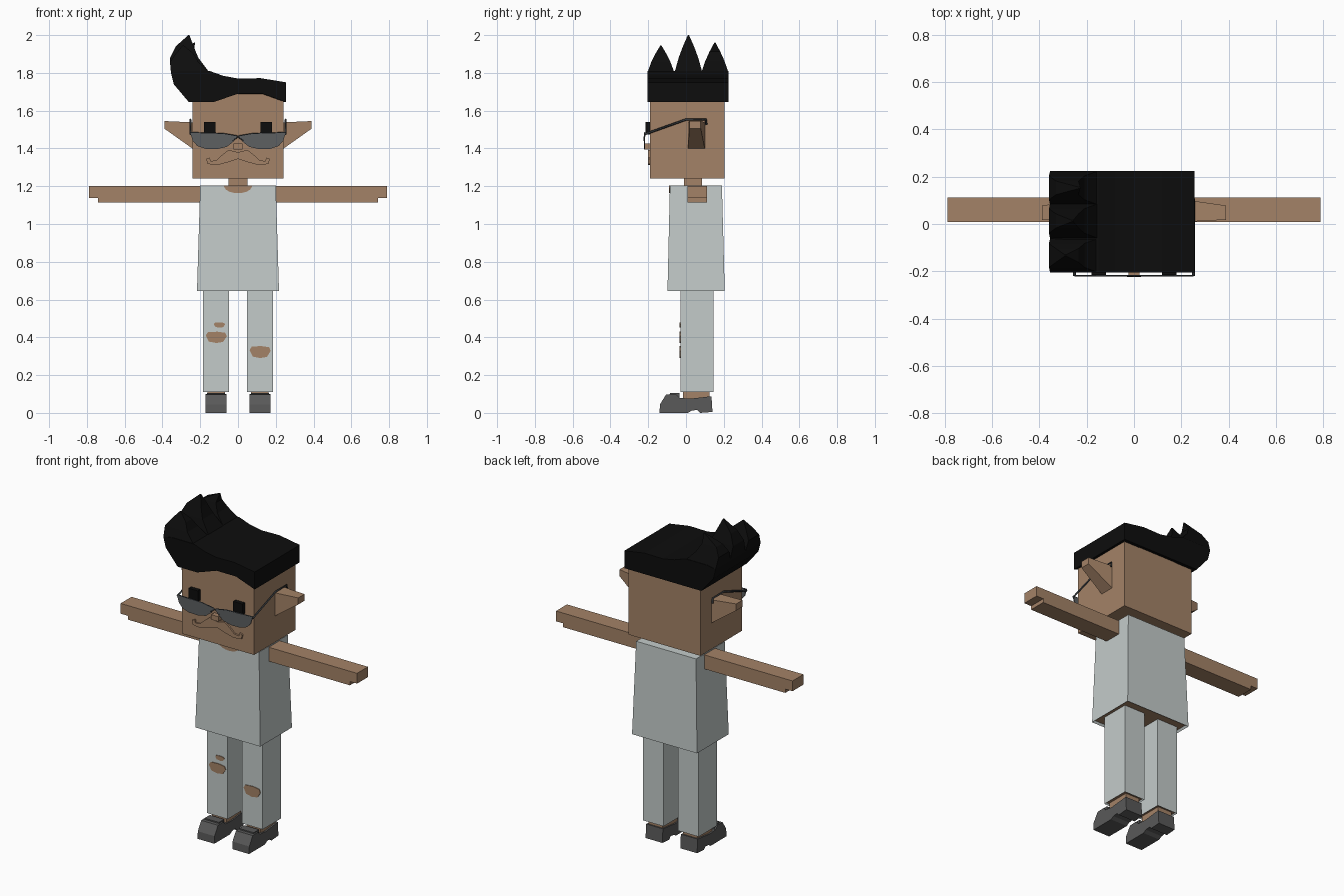
import bpy, bmesh, math
from mathutils import Vector

cube = bpy.data.objects.get("Cube")
if cube:
    bpy.data.objects.remove(cube, do_unlink=True)


def material(name, r, g, b):
    m = bpy.data.materials.new(name)
    m.use_nodes = True
    m.diffuse_color = (r, g, b, 1)
    bsdf = m.node_tree.nodes["Principled BSDF"]
    bsdf.inputs["Base Color"].default_value = (r, g, b, 1)
    bsdf.inputs["Roughness"].default_value = 0.8
    return m


SKIN = material("skin", 0.37, 0.225, 0.135)
CLOTH = material("pale_cloth", 0.55, 0.60, 0.59)
BLACK = material("black", 0.004, 0.004, 0.004)
SHOE = material("shoe_grey", 0.10, 0.10, 0.10)
LENS = material("lens_grey", 0.11, 0.115, 0.12)
FRAME = material("frame_dark", 0.035, 0.04, 0.045)


def finish(name, bm, *mats):
    bmesh.ops.recalc_face_normals(bm, faces=bm.faces)
    mesh = bpy.data.meshes.new(name)
    bm.to_mesh(mesh)
    bm.free()
    for m in mats:
        mesh.materials.append(m)
    ob = bpy.data.objects.new(name, mesh)
    bpy.context.collection.objects.link(ob)
    return ob


def loft(name, rings, *mats, hem=0):
    """Skin a stack of equal rings; hem insets the first cap in the second material."""
    bm = bmesh.new()
    loops = [[bm.verts.new(p) for p in ring] for ring in rings]
    n = len(loops[0])
    for a, b in zip(loops, loops[1:]):
        for i in range(n):
            j = (i + 1) % n
            bm.faces.new((a[i], a[j], b[j], b[i]))
    bottom = bm.faces.new(loops[0])
    bm.faces.new(loops[-1])
    bmesh.ops.recalc_face_normals(bm, faces=bm.faces)
    if hem:
        bmesh.ops.inset_region(bm, faces=[bottom], thickness=hem, depth=-hem)
        bottom.material_index = 1
    return finish(name, bm, *mats)


def rect(x0, x1, y0, y1, z):
    return [(x0, y0, z), (x1, y0, z), (x1, y1, z), (x0, y1, z)]


def box(name, x, y, z, *mats, hem=0):
    x0, x1 = sorted(x)
    return loft(name, [rect(x0, x1, *y, z[0]), rect(x0, x1, *y, z[1])], *mats, hem=hem)


def front_plate(name, pts, y0, y1, mat):
    """Outline in x, z pushed through y."""
    return loft(name, [[(x, y, z) for x, z in pts] for y in (y0, y1)], mat)


def rod(name, pts, radius, mat):
    """Thin square wire along a path."""
    cu = bpy.data.curves.new(name, "CURVE")
    cu.dimensions = "3D"
    cu.bevel_depth = radius
    cu.bevel_resolution = 0
    cu.use_fill_caps = True
    sp = cu.splines.new("POLY")
    sp.points.add(len(pts) - 1)
    for p, co in zip(sp.points, pts):
        p.co = (*co, 1)
    cu.materials.append(mat)
    ob = bpy.data.objects.new(name, cu)
    bpy.context.collection.objects.link(ob)
    return ob


# Head and neck
box("head", (-0.24, 0.24), (-0.19, 0.205), (1.24, 1.70), SKIN)
box("neck", (-0.05, 0.05), (-0.01, 0.085), (1.19, 1.25), SKIN)

# Hair: swept profile, arched over the forehead and straight at the back
hair_profile = [(-0.26, 1.645), (-0.34, 1.74), (-0.355, 1.80), (-0.30, 1.81),
                (-0.15, 1.81), (-0.08, 1.785), (0, 1.77), (0.12, 1.772),
                (0.255, 1.75), (0.255, 1.645), (0.13, 1.69), (0, 1.69), (-0.13, 1.645)]
hair = front_plate("hair", hair_profile, -0.205, 0.225, BLACK)
for v in hair.data.vertices:
    if v.co.y > 0 and v.co.z < 1.7:
        v.co.z = 1.645

# Three curved hair spikes
for label, cy, half, tip in (("front", -0.133, 0.072, (-0.29, -0.135, 1.945)),
                             ("middle", 0.013, 0.074, (-0.26, 0.01, 2.0)),
                             ("back", 0.153, 0.072, (-0.23, 0.15, 1.96))):
    rings = []
    for t, x0, x1, w in ((0, -0.355, -0.15, 1), (0.4, -0.36, -0.21, 0.7),
                         (0.7, -0.33, -0.235, 0.4), (1, tip[0] - 0.003, tip[0] + 0.003, 0.04)):
        z = 1.80 + t * (tip[2] - 1.80)
        rings.append(rect(x0, x1, cy - half * w, cy + half * w, z))
    loft(label + "_hair_spike", rings, BLACK)

# Face: nose and moustache
box("nose", (-0.024, 0.024), (-0.222, -0.19), (1.395, 1.425), SKIN)
half = [(0.05, 1.392), (0.085, 1.365), (0.115, 1.337), (0.145, 1.333), (0.15, 1.352),
        (0.168, 1.345), (0.162, 1.318), (0.11, 1.312), (0.05, 1.328)]
moustache = [(0, 1.38)] + half + [(0, 1.345)] + [(-x, z) for x, z in reversed(half)]
front_plate("moustache", moustache, -0.2, -0.189, SKIN)

# Bridge of the glasses
rod("glasses_bridge", [(-0.03, -0.22, 1.44), (0, -0.22, 1.462), (0.03, -0.22, 1.44)], 0.004, FRAME)

# Torso under an open-hemmed shirt, with a scooped collar
loft("shirt", [rect(-0.217, 0.217, -0.098, 0.205, 0.645),
               rect(-0.2, 0.2, -0.085, 0.19, 1.205)], CLOTH, SKIN, hem=0.012)
scoop = [(0.075 * math.cos(a), 1.203 - 0.04 * math.sin(a))
         for a in (math.pi * i / 10 for i in range(11))]
front_plate("collar_scoop", scoop, -0.089, -0.083, SKIN)

shoe_profile = [(-0.14, 0.0), (-0.138, 0.045), (-0.105, 0.098), (-0.055, 0.1),
                (-0.035, 0.08), (0.02, 0.075), (0.135, 0.088), (0.14, 0.005),
                (0.075, 0.0), (0.06, 0.016), (0.03, 0.012), (0.01, 0.0)]
lens_profile = [(0.252, 1.483), (0.24, 1.44), (0.215, 1.413), (0.17, 1.398), (0.11, 1.397),
                (0.06, 1.408), (0.025, 1.435), (0.004, 1.465), (0.08, 1.478)]

# Everything that comes in pairs
for side, s in (("left", 1), ("right", -1)):
    box(side + "_eye", (0.118 * s, 0.18 * s), (-0.215, -0.189), (1.475, 1.54), BLACK)

    # Glasses: half-moon lens, top rim and temple arm
    front_plate(side + "_lens", [(x * s, z) for x, z in lens_profile], -0.222, -0.216, LENS)
    rod(side + "_top_rim", [(0.252 * s, -0.219, 1.483), (0.08 * s, -0.219, 1.478),
                            (0.004 * s, -0.219, 1.465)], 0.004, FRAME)
    rod(side + "_temple_arm", [(0.252 * s, -0.219, 1.475), (0.252 * s, 0, 1.553),
                               (0.252 * s, 0.105, 1.553), (0.252 * s, 0.108, 1.525)],
        0.006, FRAME)

    # Ear tapers outward to a blunt tip
    loft(side + "_ear", [
        [(0.235 * s, 0.01, 1.395), (0.235 * s, 0.10, 1.395),
         (0.235 * s, 0.10, 1.538), (0.235 * s, 0.01, 1.538)],
        [(0.39 * s, 0.018, 1.505), (0.39 * s, 0.078, 1.505),
         (0.39 * s, 0.078, 1.545), (0.39 * s, 0.018, 1.545)]], SKIN)

    # Arm with a stepped hand
    arm = [(0.18, 1.2), (0.79, 1.2), (0.79, 1.138), (0.742, 1.138), (0.742, 1.115), (0.18, 1.115)]
    front_plate(side + "_arm", [(x * s, z) for x, z in arm], 0.008, 0.112, SKIN)

    # Trouser leg, ankle and shoe
    box(side + "_trouser_leg", (0.048 * s, 0.186 * s), (-0.03, 0.145), (0.11, 0.66),
        CLOTH, SKIN, hem=0.008)
    box(side + "_ankle", (0.068 * s, 0.162 * s), (-0.015, 0.125), (0.06, 0.13), SKIN)
    loft(side + "_shoe", [[(x * s, y, z) for y, z in shoe_profile] for x in (0.06, 0.172)], SHOE)
    box(side + "_shoe_tongue", (0.068 * s, 0.164 * s), (-0.085, -0.035), (0.08, 0.106), SHOE)


# Torn knees showing skin
def tear(name, cx, cz, w, h):
    outline = [(-1, 0.3), (-0.8, 0.9), (0.1, 1), (0.85, 0.8), (1, 0.2),
               (0.65, -0.8), (0, -1), (-0.7, -0.75)]
    front_plate(name, [(cx + w * x, cz + h * z) for x, z in outline], -0.034, -0.027, SKIN)


tear("right_knee_tear", -0.115, 0.4, 0.056, 0.03)
tear("right_thigh_tear", -0.098, 0.465, 0.03, 0.014)
tear("left_knee_tear", 0.117, 0.322, 0.056, 0.032)
